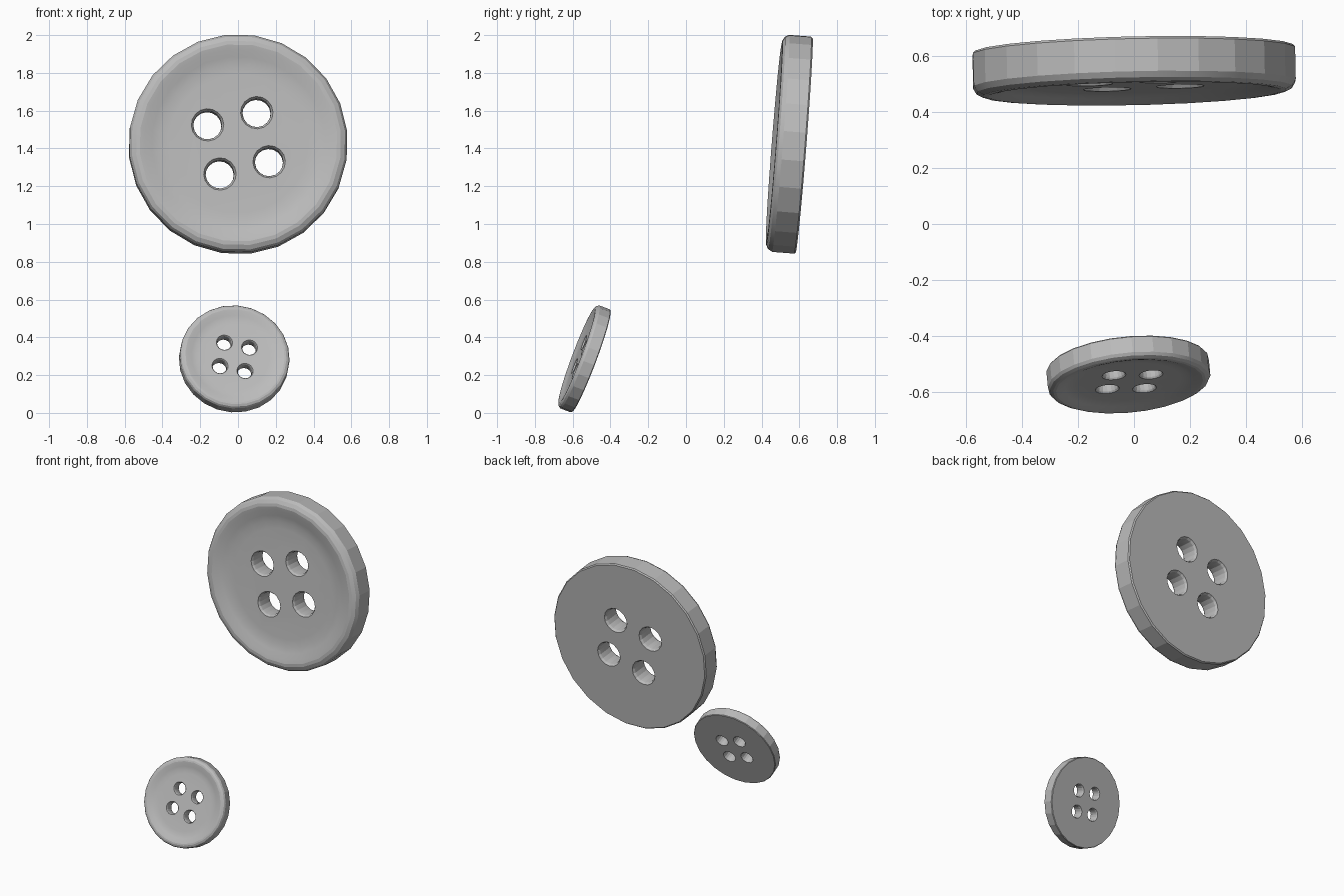
import bpy
import bmesh
from math import radians, cos, sin, tau
from mathutils import Matrix, Vector

cube = bpy.data.objects.get("Cube")
if cube:
    bpy.data.objects.remove(cube, do_unlink=True)

grey = bpy.data.materials.new("plain grey")
grey.use_nodes = True
GREY = (0.5, 0.5, 0.5, 1)
grey.diffuse_color = GREY
grey.node_tree.nodes["Principled BSDF"].inputs["Base Color"].default_value = GREY


def lathe(bm, profile, sides, centre=(0, 0), phase=0.5):
    """Revolve (radius, height) points, listed bottom to top, into a closed solid."""
    rings = []
    for r, z in profile:
        angles = [tau * (i + phase) / sides for i in range(sides)]
        rings.append([bm.verts.new((centre[0] + r * cos(a), centre[1] + r * sin(a), z))
                      for a in angles])
    for low, high in zip(rings, rings[1:]):
        for i in range(sides):
            j = (i + 1) % sides
            bm.faces.new((low[i], low[j], high[j], high[i]))
    bm.faces.new(rings[0][::-1])
    bm.faces.new(rings[-1])


def make_object(name, bm):
    mesh = bpy.data.meshes.new(name)
    bm.to_mesh(mesh)
    bm.free()
    obj = bpy.data.objects.new(name, mesh)
    bpy.context.collection.objects.link(obj)
    return obj


# Flat back, straight wall, bevelled rim and shallow dished front
BODY = [(0.573, 0), (0.58, 0.008), (0.58, 0.125), (0.568, 0.146), (0.545, 0.158),
        (0.525, 0.16), (0.50, 0.155), (0.46, 0.142), (0.42, 0.133), (0.37, 0.13)]
# Hole flared at both faces
HOLE = [(0.092, -0.01), (0.086, 0), (0.077, 0.014), (0.075, 0.03),
        (0.075, 0.105), (0.078, 0.118), (0.086, 0.13), (0.092, 0.14)]


def make_button(name, back_centre, scale, tilt, yaw, spin):
    bm = bmesh.new()
    lathe(bm, BODY, 24)
    button = make_object(name, bm)

    # Four sewing holes
    bm = bmesh.new()
    for k in range(4):
        a = tau * (k + 0.5) / 4
        lathe(bm, HOLE, 16, (0.19 * cos(a), 0.19 * sin(a)))
    cutter = make_object(name + "_hole_cutter", bm)
    cutter.hide_render = True
    cut = button.modifiers.new("holes", 'BOOLEAN')
    cut.operation = 'DIFFERENCE'
    cut.solver = 'EXACT'
    cut.object = cutter
    bpy.ops.object.select_all(action='DESELECT')
    button.select_set(True)
    bpy.context.view_layer.objects.active = button
    bpy.ops.object.modifier_apply(modifier=cut.name)
    bpy.data.objects.remove(cutter, do_unlink=True)

    # Stand the disc up, lean it back and turn it
    button.data.transform(Matrix.Translation(Vector(back_centre))
                          @ Matrix.Rotation(radians(yaw), 4, 'Z')
                          @ Matrix.Rotation(radians(90 - tilt), 4, 'X')
                          @ Matrix.Rotation(radians(spin), 4, 'Z')
                          @ Matrix.Scale(scale, 4))
    button.data.materials.clear()
    button.data.materials.append(grey)
    bpy.ops.object.shade_smooth_by_angle(angle=radians(14))


make_button("large_button", (-0.001, 0.625, 1.417), 1.0, 4.5, 1.25, 14)
make_button("small_button", (-0.023, -0.503, 0.274), 0.503, 20.6, 5.5, -12)
